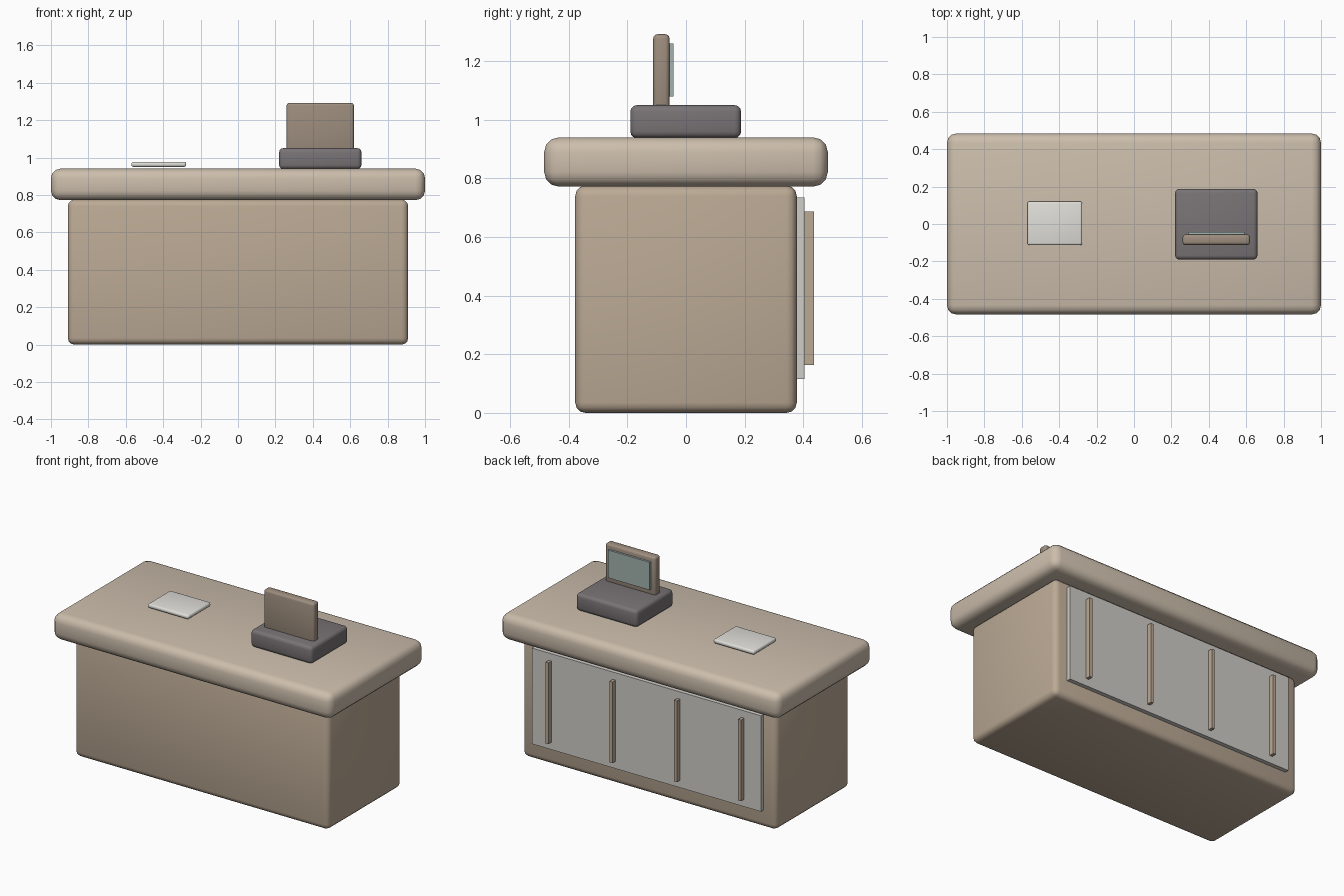
import bpy

if "Cube" in bpy.data.objects:
    bpy.data.objects.remove(bpy.data.objects["Cube"])


def material(name, rgb):
    m = bpy.data.materials.new(name)
    m.diffuse_color = (*rgb, 1)
    m.use_nodes = True
    m.node_tree.nodes["Principled BSDF"].inputs["Base Color"].default_value = m.diffuse_color
    return m


wood = material("wood", (0.50, 0.40, 0.30))
light_wood = material("light_wood", (0.60, 0.51, 0.41))
brown = material("brown", (0.34, 0.27, 0.21))
dark = material("dark_grey", (0.19, 0.17, 0.175))
pale = material("pale_grey", (0.62, 0.61, 0.58))
paper = material("paper_white", (0.75, 0.74, 0.70))
glass = material("screen_green", (0.36, 0.45, 0.43))


def box(name, xr, yr, zr, mat, bevel=0.0, segments=3):
    """Box from axis ranges with optional rounded edges."""
    ranges = (xr, yr, zr)
    bpy.ops.mesh.primitive_cube_add(size=1, location=[sum(r) / 2 for r in ranges])
    ob = bpy.context.object
    ob.name = name
    ob.scale = [r[1] - r[0] for r in ranges]
    bpy.ops.object.transform_apply(location=False, rotation=False, scale=True)
    ob.data.materials.append(mat)
    if bevel:
        mod = ob.modifiers.new("rounded_edges", 'BEVEL')
        mod.width = bevel
        mod.segments = segments
        bpy.ops.object.modifier_apply(modifier=mod.name)
        bpy.ops.object.shade_smooth_by_angle()
    return ob


# Counter body and top
box("counter_body", (-0.91, 0.91), (-0.378, 0.378), (0, 0.775), wood, 0.035)
box("counter_top", (-1, 1), (-0.484, 0.484), (0.772, 0.94), light_wood, 0.05)

# Back panel with four vertical strips
box("back_panel", (-0.82, 0.82), (0.37, 0.405), (0.115, 0.735), pale)
for i, x in enumerate((-0.69, -0.23, 0.23, 0.69)):
    box(f"panel_strip_{i + 1}", (x - 0.01, x + 0.01), (0.403, 0.437),
        (0.163, 0.688), wood)

# Till: base, upright display and its screen
box("till_base", (0.22, 0.66), (-0.19, 0.188), (0.938, 1.05), dark, 0.022)
box("till_display", (0.26, 0.62), (-0.112, -0.056), (1.03, 1.292), brown, 0.015)
box("till_screen", (0.29, 0.59), (-0.06, -0.043), (1.08, 1.26), glass)

# Pad lying on the counter
box("counter_pad", (-0.57, -0.277), (-0.113, 0.12), (0.95, 0.977), paper, 0.011)
